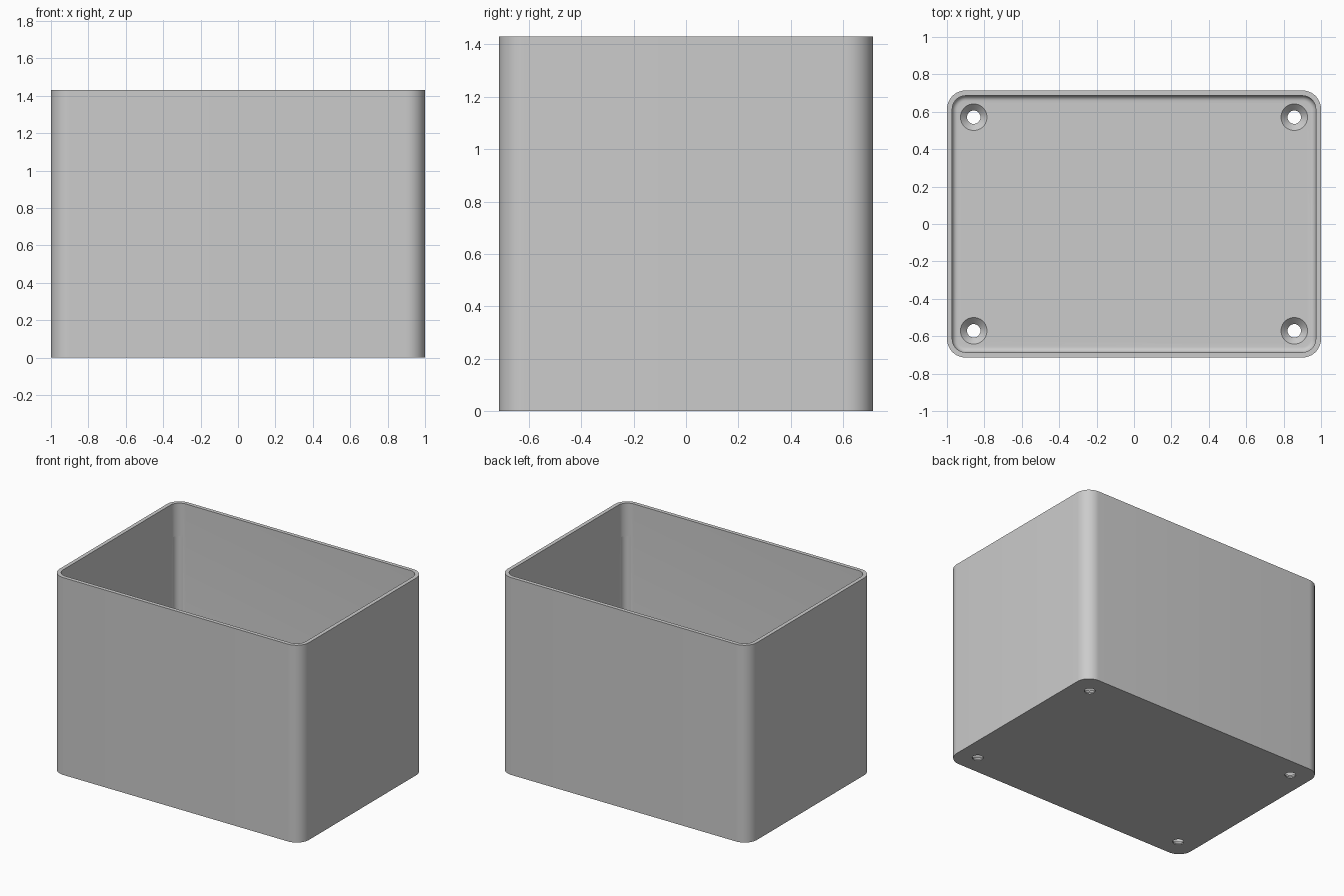
import bpy, bmesh
from math import sin, cos, pi, radians

if "Cube" in bpy.data.objects:
    bpy.data.objects.remove(bpy.data.objects["Cube"])

HX, HY, HEIGHT = 1.0, 0.714, 1.43
WALL, FLOOR, RADIUS, FILLET = 0.028, 0.043, 0.1, 0.028

grey = bpy.data.materials.new("light grey")
grey.use_nodes = True
colour = (0.6, 0.6, 0.6, 1)
grey.diffuse_color = colour
grey.node_tree.nodes["Principled BSDF"].inputs["Base Color"].default_value = colour


def rounded_loop(bm, inset, z, steps=12):
    """Ring of vertices around a rounded rectangle."""
    r = RADIUS - inset
    cx, cy = HX - RADIUS, HY - RADIUS
    ring = []
    for q, (sx, sy) in enumerate([(1, 1), (-1, 1), (-1, -1), (1, -1)]):
        for i in range(steps + 1):
            a = (q + i / steps) * pi / 2
            ring.append(bm.verts.new((sx * cx + r * cos(a), sy * cy + r * sin(a), z)))
    return ring


def circle_loop(bm, x, y, r, z, n=48):
    return [bm.verts.new((x + r * cos(2 * pi * i / n), y + r * sin(2 * pi * i / n), z))
            for i in range(n)]


def skin(bm, rings):
    """Join successive rings with quads and cap both ends."""
    for a, b in zip(rings, rings[1:]):
        n = len(a)
        for i in range(n):
            j = (i + 1) % n
            bm.faces.new((a[i], a[j], b[j], b[i]))
    bm.faces.new(rings[0][::-1])
    bm.faces.new(rings[-1])


def make_object(name, bm):
    bmesh.ops.recalc_face_normals(bm, faces=bm.faces)
    mesh = bpy.data.meshes.new(name)
    bm.to_mesh(mesh)
    bm.free()
    ob = bpy.data.objects.new(name, mesh)
    bpy.context.collection.objects.link(ob)
    mesh.materials.append(grey)
    return ob


# Open box: outside wall, rim, inside wall, filleted floor
bm = bmesh.new()
rings = [rounded_loop(bm, 0, 0), rounded_loop(bm, 0, HEIGHT), rounded_loop(bm, WALL, HEIGHT)]
for i in range(7):
    a = i / 6 * pi / 2
    rings.append(rounded_loop(bm, WALL + FILLET * (1 - cos(a)), FLOOR + FILLET * (1 - sin(a))))
skin(bm, rings)
box = make_object("open_box", bm)

# Cutters: countersunk screw holes, and shallow corner grooves ending below the rim
bm = bmesh.new()
for sx in (-1, 1):
    for sy in (-1, 1):
        x, y = sx * 0.857, sy * 0.571
        skin(bm, [circle_loop(bm, x, y, r, z) for r, z in
                  ((0.036, -0.05), (0.036, FLOOR - 0.035), (0.071, FLOOR), (0.071, FLOOR + 0.02))])
        gx, gy = sx * 0.924, sy * 0.638
        skin(bm, [circle_loop(bm, gx, gy, 0.045, z, 32) for z in (FLOOR + 0.04, 1.19)])
cutter = make_object("hole_cutter", bm)
cutter.hide_render = True

cut = box.modifiers.new("holes", 'BOOLEAN')
cut.operation = 'DIFFERENCE'
cut.solver = 'EXACT'
cut.object = cutter
bpy.ops.object.select_all(action='DESELECT')
box.select_set(True)
bpy.context.view_layer.objects.active = box
bpy.ops.object.modifier_apply(modifier=cut.name)
bpy.data.objects.remove(cutter)

bpy.ops.object.shade_smooth_by_angle(angle=radians(30))
